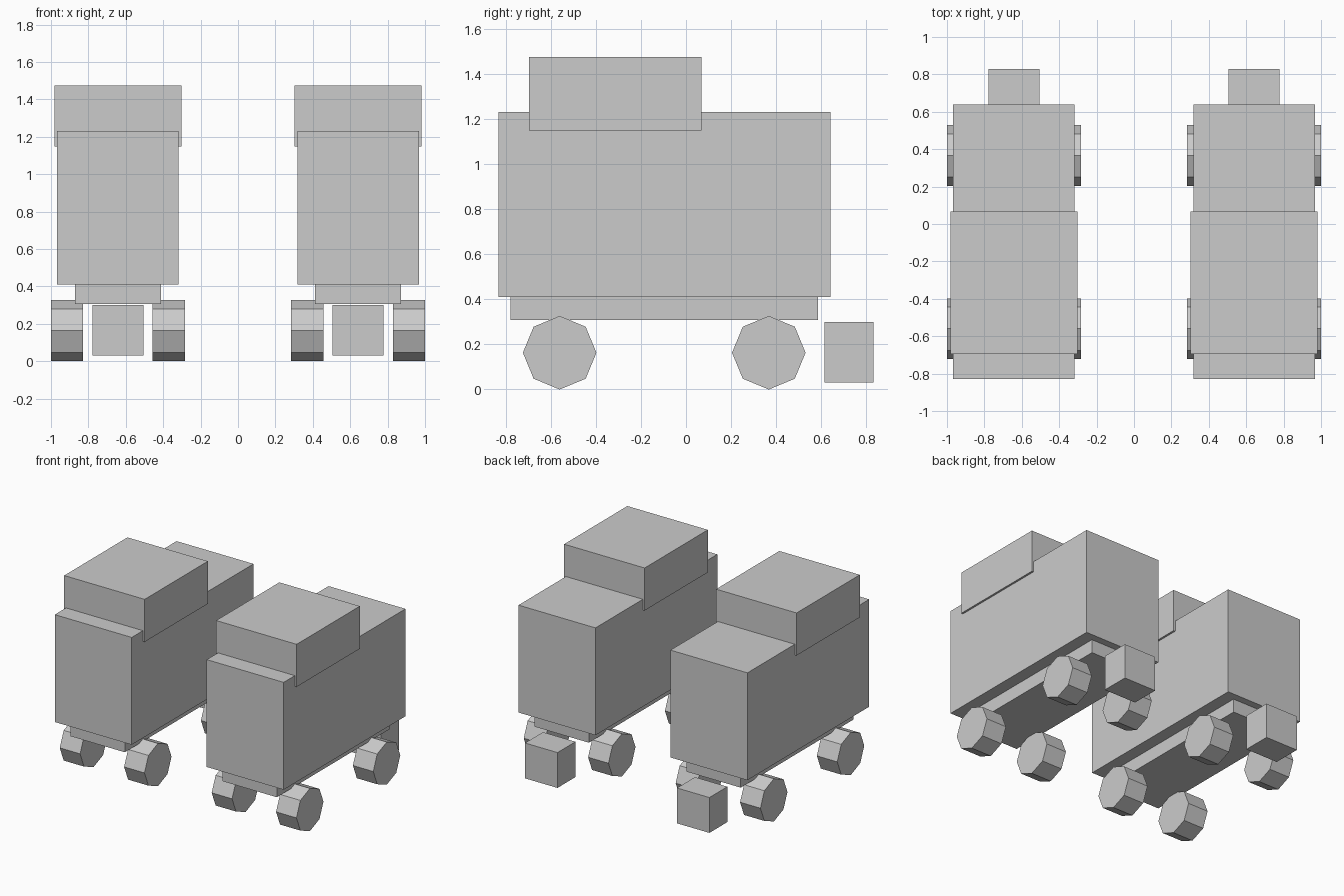
import bpy
import math

default = bpy.data.objects.get("Cube")
if default:
    bpy.data.objects.remove(default, do_unlink=True)

# One plain grey for everything
grey = bpy.data.materials.new("plain_grey")
grey.use_nodes = True
colour = (0.6, 0.6, 0.6, 1)
grey.diffuse_color = colour
grey.node_tree.nodes["Principled BSDF"].inputs["Base Color"].default_value = colour


def finish(name):
    obj = bpy.context.object
    obj.name = name
    obj.data.materials.append(grey)
    return obj


def box(name, x, width, y0, y1, z0, z1):
    bpy.ops.mesh.primitive_cube_add(size=1, location=(x, (y0 + y1) / 2, (z0 + z1) / 2))
    obj = finish(name)
    obj.scale = (width, y1 - y0, z1 - z0)
    bpy.ops.object.transform_apply(location=False, rotation=False, scale=True)


def wheel(name, x, y):
    bpy.ops.mesh.primitive_cylinder_add(vertices=8, radius=0.163, depth=0.172,
                                        location=(x, y, 0.163),
                                        rotation=(0, math.pi / 2, 0))
    finish(name)


def cart(side, x):
    box(side + "_body", x, 0.65, -0.83, 0.64, 0.41, 1.23)
    box(side + "_roof_box", x, 0.68, -0.695, 0.068, 1.148, 1.473)
    box(side + "_chassis", x, 0.46, -0.777, 0.585, 0.307, 0.41)
    box(side + "_rear_block", x, 0.274, 0.613, 0.83, 0.03, 0.3)
    for end, y in (("front", -0.56), ("rear", 0.367)):
        for edge, dx in (("left", 0.272), ("right", -0.272)):
            wheel(f"{side}_cart_{end}_{edge}_wheel", x + dx, y)


# Two identical carts side by side
cart("left", 0.642)
cart("right", -0.642)
